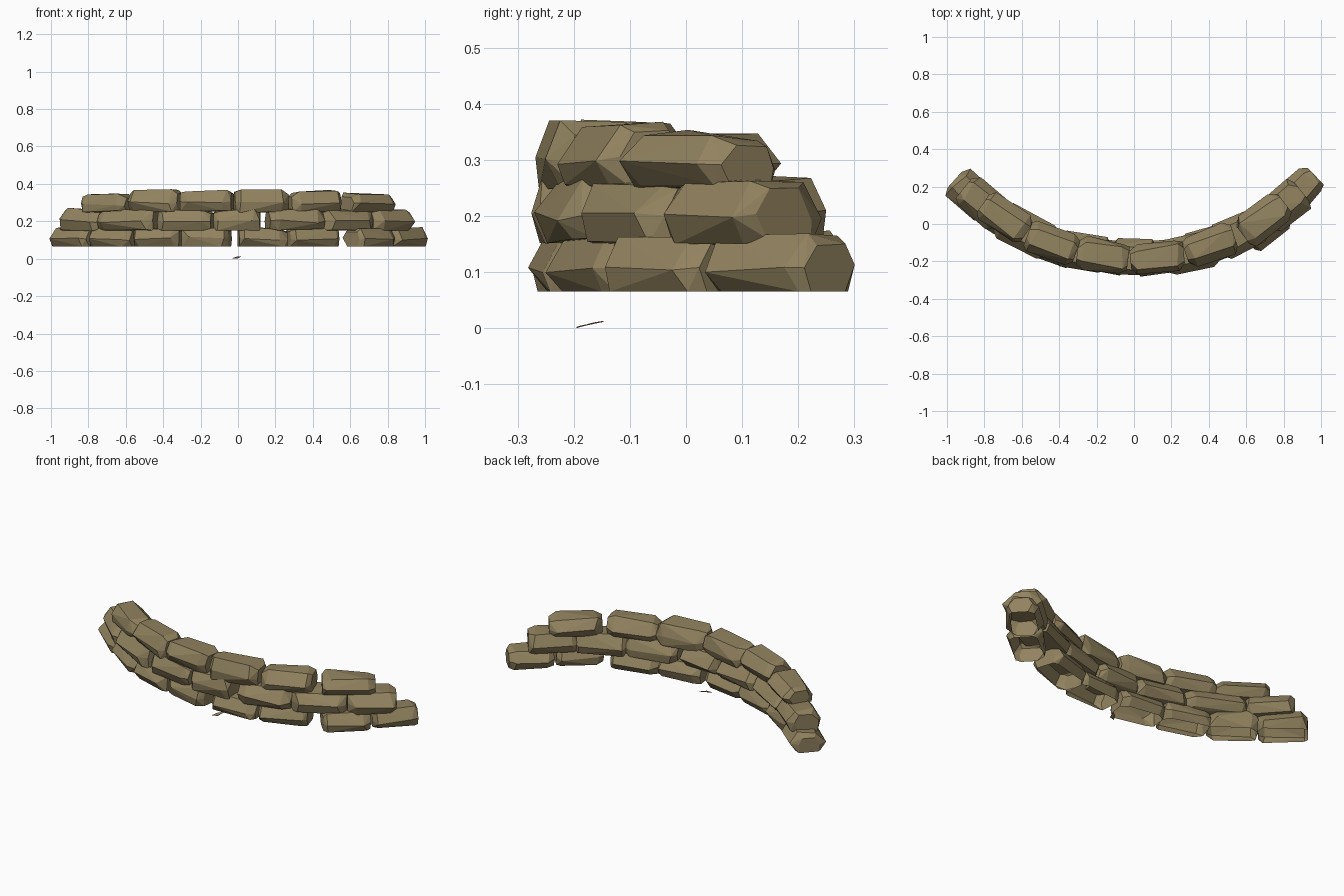
import bpy, bmesh, math, random
from mathutils import Vector, Matrix

if "Cube" in bpy.data.objects:
    bpy.data.objects.remove(bpy.data.objects["Cube"])

random.seed(7)
R, CY = 1.26, 1.075          # wall centreline arc: radius and centre y

khaki = bpy.data.materials.new("khaki_stone")
khaki.diffuse_color = (0.285, 0.225, 0.115, 1)
khaki.use_nodes = True
khaki.node_tree.nodes["Principled BSDF"].inputs["Base Color"].default_value = khaki.diffuse_color

# Stone cross-section: (radial, height) fractions, flat base, belly, narrower top
PROFILE = [(-0.38, 0), (0.38, 0), (0.5, 0.46), (0.29, 1), (-0.29, 1), (-0.5, 0.46)]


def add_mesh(name, bm):
    me = bpy.data.meshes.new(name)
    bm.to_mesh(me)
    bm.free()
    me.materials.append(khaki)
    ob = bpy.data.objects.new(name, me)
    bpy.context.collection.objects.link(ob)
    return ob


def stone(name, a0, a1, z0, z1, width, yaw=0.0, out=0.0, open_base=False):
    """Irregular faceted block lying along the arc between two angles (degrees)."""
    j = random.uniform
    mid = math.radians((a0 + a1) / 2)
    length = 2 * R * math.sin(math.radians(a1 - a0) / 2) - 0.004
    h = z1 - z0
    bm = bmesh.new()
    slope = j(-0.016, 0.016)
    for t, s in ((-0.5, 0.66), (-0.38, 1), (0.38, 1), (0.5, 0.66)):
        for r, f in PROFILE:
            x = t * length + (j(-0.014, 0.014) if abs(t) < 0.45 else 0)
            y = r * width * s + j(-0.012, 0.012)
            zf = f if s == 1 or f < 0.1 else 0.5 + (f - 0.5) * 0.72
            z = zf * h
            if f > 0.1:
                z += j(-0.012, 0.002) + slope * t
            elif not open_base:
                z += j(-0.004, 0.01)
            bm.verts.new((x, y, z))
    bmesh.ops.convex_hull(bm, input=bm.verts)
    loose = [v for v in bm.verts if not v.link_faces]
    bmesh.ops.delete(bm, geom=loose, context='VERTS')
    bmesh.ops.recalc_face_normals(bm, faces=bm.faces)
    if open_base:            # lowest course has no underside
        base = [f for f in bm.faces if all(v.co.z < 0.002 for v in f.verts)]
        bmesh.ops.delete(bm, geom=base, context='FACES')
    ob = add_mesh(name, bm)
    r = R + out
    ob.matrix_world = (Matrix.Translation((r * math.sin(mid), CY - r * math.cos(mid), z0))
                       @ Matrix.Rotation(mid + math.radians(yaw + j(-2, 2)), 4, 'Z'))
    return ob


# Bottom course: eight stones, a gap near the middle, one stone turned outward
bottom = [(-49, -37.2), (-37.2, -25.4), (-25.4, -13.6), (-13.6, -1.8),
          (0, 12), (12, 24.5), (27, 38.6, 13, 0.032), (38.8, 50)]
for i, (a, b, *turn) in enumerate(bottom):
    yaw, out = turn or (0, 0)
    stone(f"bottom_stone_{i}", a, b, 0.065, 0.17, 0.185, yaw, out, True)

# Middle course
middle = [(-46, -34), (-34.8, -19.5), (-19.5, -6), (-6, 5.5), (7, 20.8), (20, 33.5), (33, 45)]
for i, (a, b) in enumerate(middle):
    stone(f"middle_stone_{i}", a, b, 0.152, 0.267, 0.195)

# Top course, highest in the middle
top = [(-40, -27, 0.35), (-26.8, -14, 0.374), (-14, -1.3, 0.369),
       (-1, 12.3, 0.375), (12.5, 25.3, 0.364), (27, 40, 0.349)]
for i, (a, b, z1) in enumerate(top):
    stone(f"top_stone_{i}", a, b, 0.248, z1, 0.17, 5 if i == 5 else 0, -0.005)

# Small thin chip lying on the ground
bm = bmesh.new()
outline = [(-0.03, -0.195, 0), (0.0, -0.19, 0.002), (0.016, -0.147, 0.011), (-0.012, -0.165, 0.008)]
low = [bm.verts.new(p) for p in outline]
high = [bm.verts.new(Vector(p) + Vector((0, 0, 0.002))) for p in outline]
bm.faces.new(low[::-1])
bm.faces.new(high)
for i in range(4):
    k = (i + 1) % 4
    bm.faces.new((low[i], low[k], high[k], high[i]))
bmesh.ops.recalc_face_normals(bm, faces=bm.faces)
add_mesh("ground_chip", bm)
